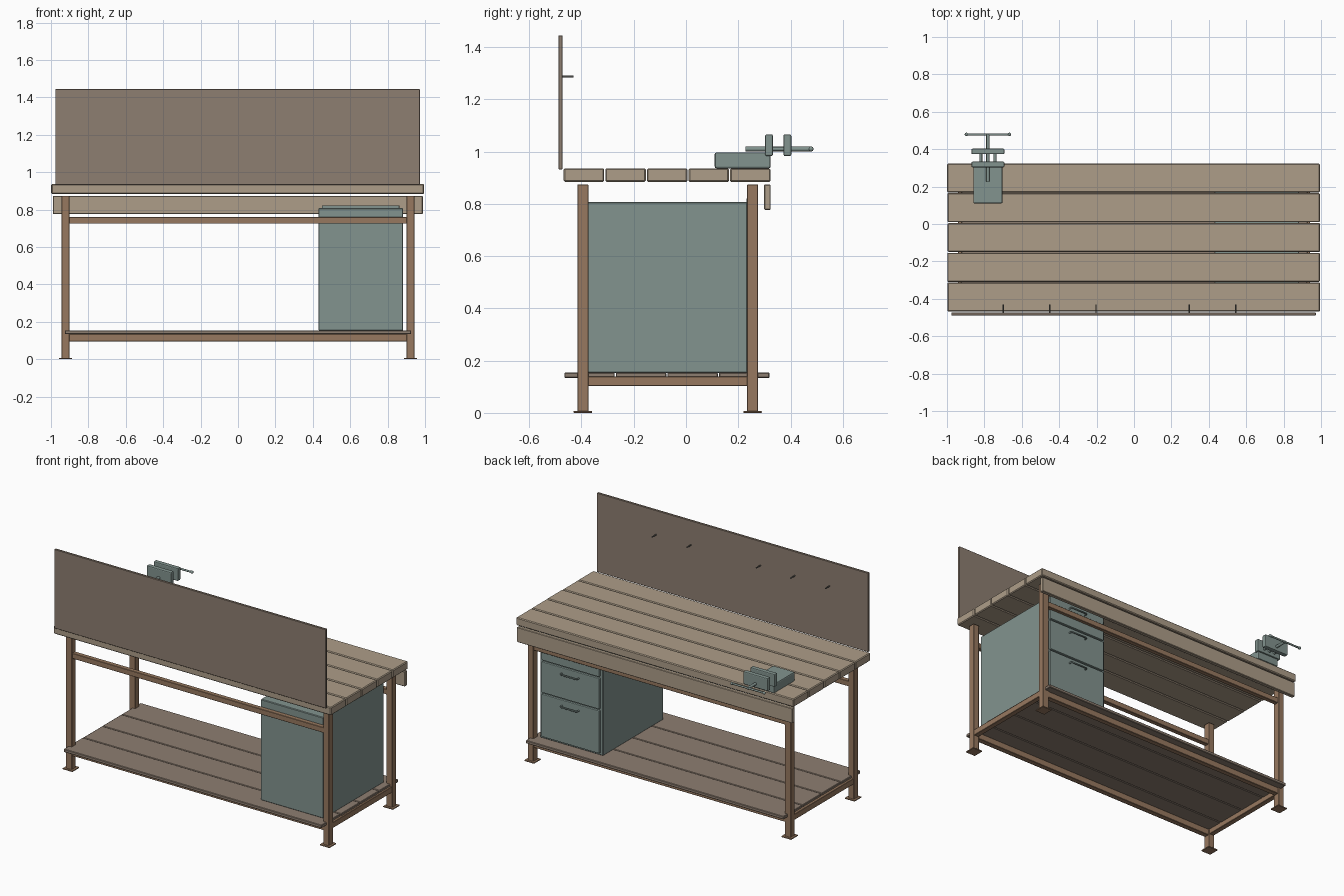
import bpy, random
from math import pi
from mathutils import Vector

if "Cube" in bpy.data.objects:
    bpy.data.objects.remove(bpy.data.objects["Cube"])

random.seed(4)


def mat(name, rgb):
    m = bpy.data.materials.new(name)
    m.diffuse_color = (*rgb, 1)
    m.use_nodes = True
    m.node_tree.nodes["Principled BSDF"].inputs["Base Color"].default_value = m.diffuse_color
    return m


TOP = mat("light_wood", (0.42, 0.34, 0.25))
DARK = mat("dark_wood", (0.27, 0.21, 0.165))
FRAME = mat("brown_frame", (0.31, 0.19, 0.115))
STEEL = mat("grey_green_metal", (0.225, 0.295, 0.275))
ROD = mat("dark_metal", (0.13, 0.13, 0.12))


def box(name, x, y, z, m, bevel=0.0, segs=1):
    """Box from (min, max) ranges, with bevelled edges."""
    bpy.ops.mesh.primitive_cube_add(size=1)
    o = bpy.context.object
    o.name = name
    size = [r[1] - r[0] for r in (x, y, z)]
    mid = [(r[1] + r[0]) / 2 for r in (x, y, z)]
    for v in o.data.vertices:
        v.co = [c * s for c, s in zip(v.co, size)]
    o.location = mid
    o.data.materials.append(m)
    if bevel:
        b = o.modifiers.new("bevel", 'BEVEL')
        b.width, b.segments = bevel, segs
    return o


def rod(name, a, b, r, m, sides=16):
    """Cylinder between two points."""
    a, b = Vector(a), Vector(b)
    d = b - a
    bpy.ops.mesh.primitive_cylinder_add(vertices=sides, radius=r, depth=d.length, location=(a + b) / 2)
    o = bpy.context.object
    o.name = name
    o.rotation_mode = 'QUATERNION'
    o.rotation_quaternion = d.to_track_quat('Z', 'Y')
    o.data.materials.append(m)
    bpy.ops.object.shade_smooth_by_angle(angle=pi / 5)
    return o


# Worktop planks
for i in range(5):
    y0 = -0.468 + i * 0.1592
    dx = random.uniform(-0.003, 0.003)
    box(f"top_plank_{i + 1}", (-0.996 + dx, 0.996 + dx), (y0, y0 + 0.155), (0.884, 0.936), TOP, 0.005)

# Apron under the working edge
box("apron", (-0.99, 0.988), (0.299, 0.324), (0.777, 0.874), TOP, 0.003)

# Lower shelf planks
for i in range(4):
    y0 = -0.466 + i * 0.1975
    dx = random.uniform(-0.003, 0.003)
    box(f"shelf_plank_{i + 1}", (-0.925 + dx, 0.926 + dx), (y0, y0 + 0.193), (0.134, 0.154), DARK, 0.003)

# Legs and foot plates
LX, LY = 0.923, (-0.395, 0.255)
for sx, side in ((-1, "left"), (1, "right")):
    for y, end in zip(LY, ("front", "back")):
        x = sx * LX
        box(f"{end}_{side}_leg", (x - 0.021, x + 0.021), (y - 0.021, y + 0.021), (0.004, 0.874), FRAME, 0.002)
        box(f"{end}_{side}_foot", (x - 0.035, x + 0.035), (y - 0.035, y + 0.035), (0, 0.007), FRAME, 0.001)
    # Lower side rails
    x = sx * LX
    box(f"{side}_lower_rail", (x - 0.017, x + 0.017), LY, (0.102, 0.14), FRAME, 0.002)

# Long rails
for y, end in zip(LY, ("front", "back")):
    box(f"{end}_lower_rail", (-LX, LX), (y - 0.017, y + 0.017), (0.095, 0.135), FRAME, 0.002)
    box(f"{end}_upper_rail", (-LX, LX), (y - 0.015, y + 0.015), (0.725, 0.76), FRAME, 0.002)

# Rear board with hooks
box("tool_board", (-0.977, 0.972), (-0.488, -0.473), (0.932, 1.445), DARK, 0.002)
for i, x in enumerate((-0.70, -0.45, -0.203, 0.295, 0.545)):
    rod(f"hook_{i + 1}", (x, -0.478, 1.288), (x, -0.43, 1.288), 0.004, ROD, 10)

# Drawer cabinet
box("cabinet", (0.43, 0.883), (-0.382, 0.236), (0.153, 0.808), STEEL, 0.004)
for i, (z0, z1) in enumerate(((0.168, 0.445), (0.455, 0.655), (0.665, 0.823))):
    box(f"drawer_front_{i + 1}", (0.448, 0.863), (0.232, 0.25), (z0, z1), STEEL, 0.004, 2)
    # Bow handle
    c = bpy.data.curves.new(f"drawer_handle_{i + 1}", 'CURVE')
    c.dimensions = '3D'
    c.bevel_depth, c.bevel_resolution = 0.005, 2
    c.use_fill_caps = True
    s = c.splines.new('POLY')
    pts = [(-0.06, 0.245), (-0.06, 0.262), (-0.052, 0.27), (0.052, 0.27), (0.06, 0.262), (0.06, 0.245)]
    s.points.add(len(pts) - 1)
    for p, (px, py) in zip(s.points, pts):
        p.co = (0.655 + px, py, z1 - 0.037, 1)
    c.materials.append(STEEL)
    h = bpy.data.objects.new(f"drawer_handle_{i + 1}", c)
    bpy.context.collection.objects.link(h)

# Vise: base, jaws, guide rods, screw and crank bar
VX, VZ = -0.781, 1.01
box("vise_base", (VX - 0.078, VX + 0.078), (0.11, 0.324), (0.936, 0.997), STEEL, 0.007, 2)
for name, y0 in (("vise_fixed_jaw", 0.303), ("vise_moving_jaw", 0.373)):
    box(name, (VX - 0.088, VX + 0.088), (y0, y0 + 0.03), (0.983, 1.066), STEEL, 0.006, 2)
for sx in (-1, 1):
    rod(f"vise_guide_{sx}", (VX + sx * 0.038, 0.31, VZ), (VX + sx * 0.038, 0.395, VZ), 0.008, STEEL)
rod("vise_screw", (VX, 0.227, VZ), (VX, 0.482, VZ), 0.009, STEEL)
rod("vise_crank_bar", (VX - 0.115, 0.479, VZ), (VX + 0.115, 0.479, VZ), 0.006, STEEL, 12)
for sx in (-1, 1):
    bpy.ops.mesh.primitive_uv_sphere_add(segments=12, ring_count=8, radius=0.0095,
                                         location=(VX + sx * 0.115, 0.479, VZ))
    o = bpy.context.object
    o.name = f"crank_ball_{sx}"
    o.data.materials.append(STEEL)
    bpy.ops.object.shade_smooth()
